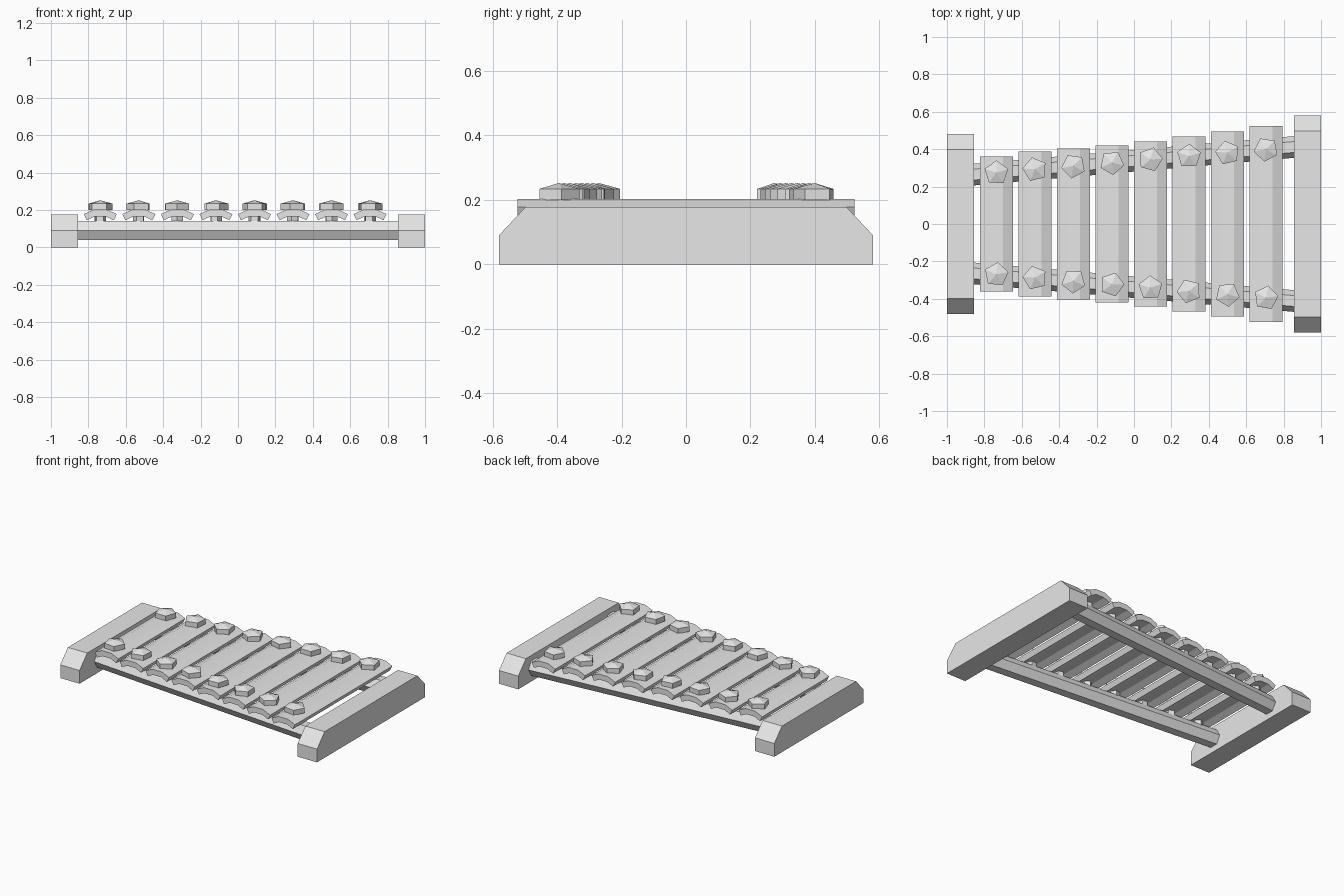
import bpy, bmesh, math
from mathutils import Vector

cube = bpy.data.objects.get("Cube")
if cube:
    bpy.data.objects.remove(cube, do_unlink=True)

grey = bpy.data.materials.new("plain_grey")
grey.use_nodes = True
grey.diffuse_color = (0.8, 0.8, 0.8, 1)
grey.node_tree.nodes["Principled BSDF"].inputs["Base Color"].default_value = (0.8, 0.8, 0.8, 1)


def finish(name, bm):
    bmesh.ops.recalc_face_normals(bm, faces=bm.faces)
    mesh = bpy.data.meshes.new(name)
    bm.to_mesh(mesh)
    bm.free()
    mesh.materials.append(grey)
    obj = bpy.data.objects.new(name, mesh)
    bpy.context.collection.objects.link(obj)
    return obj


def prism(name, points, sweep):
    """Extrude a planar outline along a vector."""
    bm = bmesh.new()
    face = bm.faces.new([bm.verts.new(p) for p in points])
    ext = bmesh.ops.extrude_face_region(bm, geom=[face], use_keep_orig=True)
    verts = [g for g in ext["geom"] if isinstance(g, bmesh.types.BMVert)]
    bmesh.ops.translate(bm, verts=verts, vec=Vector(sweep))
    return finish(name, bm)


# End blocks with chamfered upper ends
def end_block(name, x, half):
    outline = [(half, 0), (half, 0.09), (half - 0.082, 0.177)]
    outline += [(-y, z) for y, z in reversed(outline)]
    prism(name, [(x, y, z) for y, z in outline], (0.145, 0, 0))


end_block("right_end_block", -1.0, 0.48)
end_block("left_end_block", 0.855, 0.58)

# Hexagonal rails that spread towards the long end
for side, name in ((1, "back_rail"), (-1, "front_rail")):
    ring = []
    for i in range(6):
        a = math.radians(60 * i)
        ring.append((-0.87, side * 0.263 + 0.058 * math.cos(a), 0.09 + 0.058 * math.sin(a)))
    prism(name, ring, (1.74, side * 0.15, 0))


# Fasteners: five-sided domed head on a thin shank
def fastener(name, x, y, turn):
    bm = bmesh.new()

    def ring(r, z):
        return [bm.verts.new((x + r * math.cos(turn + math.tau * i / 5),
                              y + r * math.sin(turn + math.tau * i / 5), z)) for i in range(5)]

    rings = [ring(0.032, 0.12), ring(0.032, 0.2), ring(0.066, 0.2), ring(0.066, 0.234)]
    bm.faces.new(rings[0])
    for low, high in zip(rings, rings[1:]):
        for i in range(5):
            j = (i + 1) % 5
            bm.faces.new((low[i], low[j], high[j], high[i]))
    tip = bm.verts.new((x, y, 0.252))
    for i in range(5):
        bm.faces.new((rings[-1][i], rings[-1][(i + 1) % 5], tip))
    finish(name, bm)


# Arched bars, growing longer towards the left end
half_lengths = [0.36, 0.387, 0.404, 0.42, 0.442, 0.467, 0.495, 0.523]
arch = [(0.088, 0.178), (0.035, 0.202), (-0.035, 0.202), (-0.088, 0.178),
        (-0.072, 0.145), (-0.03, 0.165), (0.03, 0.165), (0.072, 0.145)]
for n, half in enumerate(half_lengths):
    x = -0.736 + 0.206 * n
    prism(f"bar_{n + 1}", [(x + px, -half, pz) for px, pz in arch], (0, 2 * half, 0))
    y = 0.274 + 0.0178 * n
    fastener(f"back_fastener_{n + 1}", x, y, 0.3 + 0.25 * n)
    fastener(f"front_fastener_{n + 1}", x, 0.004 - y, 0.2 + 0.35 * n)
